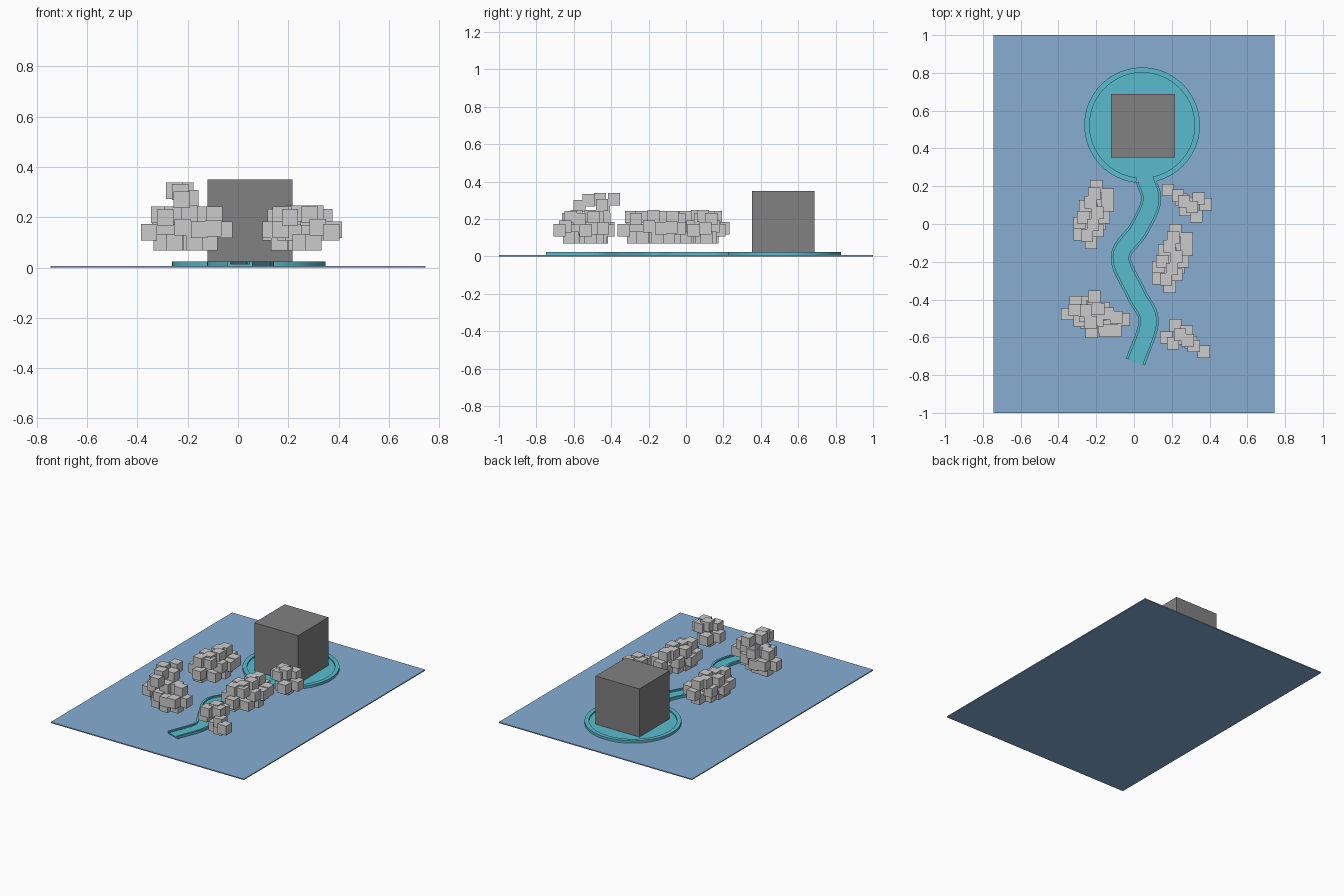
import bpy, bmesh, math
from mathutils import Vector, Matrix

if "Cube" in bpy.data.objects:
    bpy.data.objects.remove(bpy.data.objects["Cube"])


def make_object(name, bm, mat=None):
    bmesh.ops.recalc_face_normals(bm, faces=bm.faces)
    me = bpy.data.meshes.new(name)
    bm.to_mesh(me)
    bm.free()
    ob = bpy.data.objects.new(name, me)
    bpy.context.collection.objects.link(ob)
    if mat:
        me.materials.append(mat)
    return ob


def material(name, color):
    m = bpy.data.materials.new(name)
    m.diffuse_color = color
    m.use_nodes = True
    m.node_tree.nodes["Principled BSDF"].inputs["Base Color"].default_value = m.diffuse_color
    return m


def add_box(bm, center, size):
    bmesh.ops.create_cube(bm, size=1, matrix=Matrix.Translation(center) @ Matrix.Diagonal((*size, 1)))


def add_sweep(bm, path, a, b, z0, z1):
    """Rectangular strip along a flat path, between side offsets a and b."""
    rings = []
    for i, p in enumerate(path):
        t = (path[min(i + 1, len(path) - 1)] - path[max(i - 1, 0)]).normalized()
        n = Vector((t.y, -t.x))
        rings.append([bm.verts.new((*(p + n * o), z))
                      for o, z in ((a, z0), (b, z0), (b, z1), (a, z1))])
    for r, s in zip(rings, rings[1:]):
        for k in range(4):
            bm.faces.new((r[k], r[(k + 1) % 4], s[(k + 1) % 4], s[k]))
    bm.faces.new(rings[0])
    bm.faces.new(rings[-1])


def spline(pts, steps):
    """Smooth path through the points."""
    p = [Vector(q) for q in pts]
    p = [2 * p[0] - p[1]] + p + [2 * p[-1] - p[-2]]
    out = []
    for i in range(1, len(p) - 2):
        for k in range(steps):
            t = k / steps
            out.append(0.5 * (2 * p[i] + (p[i + 1] - p[i - 1]) * t
                              + (2 * p[i - 1] - 5 * p[i] + 4 * p[i + 1] - p[i + 2]) * t * t
                              + (3 * p[i] - p[i - 1] - 3 * p[i + 1] + p[i + 2]) * t ** 3))
    return out + [p[-2]]


blue = material("ground_blue", (0.24, 0.42, 0.65, 1))
teal = material("water_teal", (0.10, 0.50, 0.62, 1))
stone = material("dark_stone", (0.22, 0.22, 0.22, 1))

# Ground slab
GROUND = 0.007
bm = bmesh.new()
add_box(bm, (0, 0, GROUND / 2), (1.49, 2, GROUND))
make_object("ground", bm, blue)

# Round pool: floor disc and rim with an opening for the stream
POOL = Vector((0.043, 0.523))
WATER, RIM = 0.014, 0.024
bm = bmesh.new()
bmesh.ops.create_cone(bm, cap_ends=True, segments=64, radius1=0.285, radius2=0.285,
                      depth=WATER - 0.004, matrix=Matrix.Translation((*POOL, WATER / 2 + 0.002)))
make_object("pool_floor", bm, teal)

start, end = math.radians(-78), math.radians(264)
arc = []
for i in range(73):
    ang = start + (end - start) * i / 72
    arc.append(POOL + 0.292 * Vector((math.cos(ang), math.sin(ang))))
bm = bmesh.new()
add_sweep(bm, arc, -0.014, 0.014, 0.004, RIM)
make_object("pool_rim", bm, teal)

# Winding stream: bed and two banks
course = spline([(0.062, 0.235), (0.09, 0.12), (0.024, -0.03), (-0.07, -0.175),
                 (0.012, -0.37), (0.077, -0.515), (0.008, -0.73)], 10)
bm = bmesh.new()
add_sweep(bm, course, -0.045, 0.045, 0.004, WATER)
make_object("stream_bed", bm, teal)
for name, s in (("stream_bank_left", 1), ("stream_bank_right", -1)):
    bm = bmesh.new()
    add_sweep(bm, course, s * 0.04, s * 0.053, 0.004, RIM)
    make_object(name, bm, teal)

# Large cube standing in the pool
bm = bmesh.new()
add_box(bm, (0.048, 0.52, 0.18), (0.338, 0.335, 0.34))
make_object("large_cube", bm, stone)

# Floating clusters of small cubes, from two repeated templates
LONG = [(.014, .15, .15), (.004, .11, .21), (.075, .105, .155), (.075, .05, .15),
        (-.016, .065, .21), (-.045, .045, .15), (-.055, -.015, .2), (.02, .01, .215),
        (.055, -.015, .16), (-.075, -.045, .14), (-.003, -.055, .21), (.02, -.085, .2),
        (-.075, -.105, .15), (-.035, -.11, .21), (-.014, -.15, .14), (.02, .09, .1),
        (.05, .03, .1), (-.02, .02, .1), (-.035, -.04, .1), (.03, -.05, .1), (-.04, -.1, .1)]
SHORT = [(-.05, .07, .14), (.01, .036, .2), (-.1, .005, .15), (-.063, -.025, .2),
         (.015, -.01, .21), (.047, -.04, .16), (.1, -.07, .14), (-.027, .02, .215),
         (-.02, 0, .1), (.03, -.02, .1)]
TOWER = [(-.006, .105, .305), (-.05, .03, .305), (-.025, -.03, .3),
         (.015, .04, .275), (-.02, -.08, .27), (-.01, .05, .25)]


def cluster(name, cubes, x, y, angle=0):
    bm = bmesh.new()
    c, s = math.cos(math.radians(angle)), math.sin(math.radians(angle))
    for u, v, z in cubes:
        add_box(bm, (x + u * c - v * s, y + u * s + v * c, z), (0.065,) * 3)
    make_object(name, bm)


cluster("cube_cluster_left_back", LONG, -0.214, 0.05)
cluster("cube_cluster_right_middle", LONG, 0.204, -0.183)
cluster("cube_cluster_left_front", LONG, -0.204, -0.49, -90)
cluster("cube_cluster_left_front_top", TOWER, -0.204, -0.49)
cluster("cube_cluster_right_front", SHORT, 0.27, -0.606)
cluster("cube_cluster_right_back", SHORT, 0.28, 0.11, 180)
